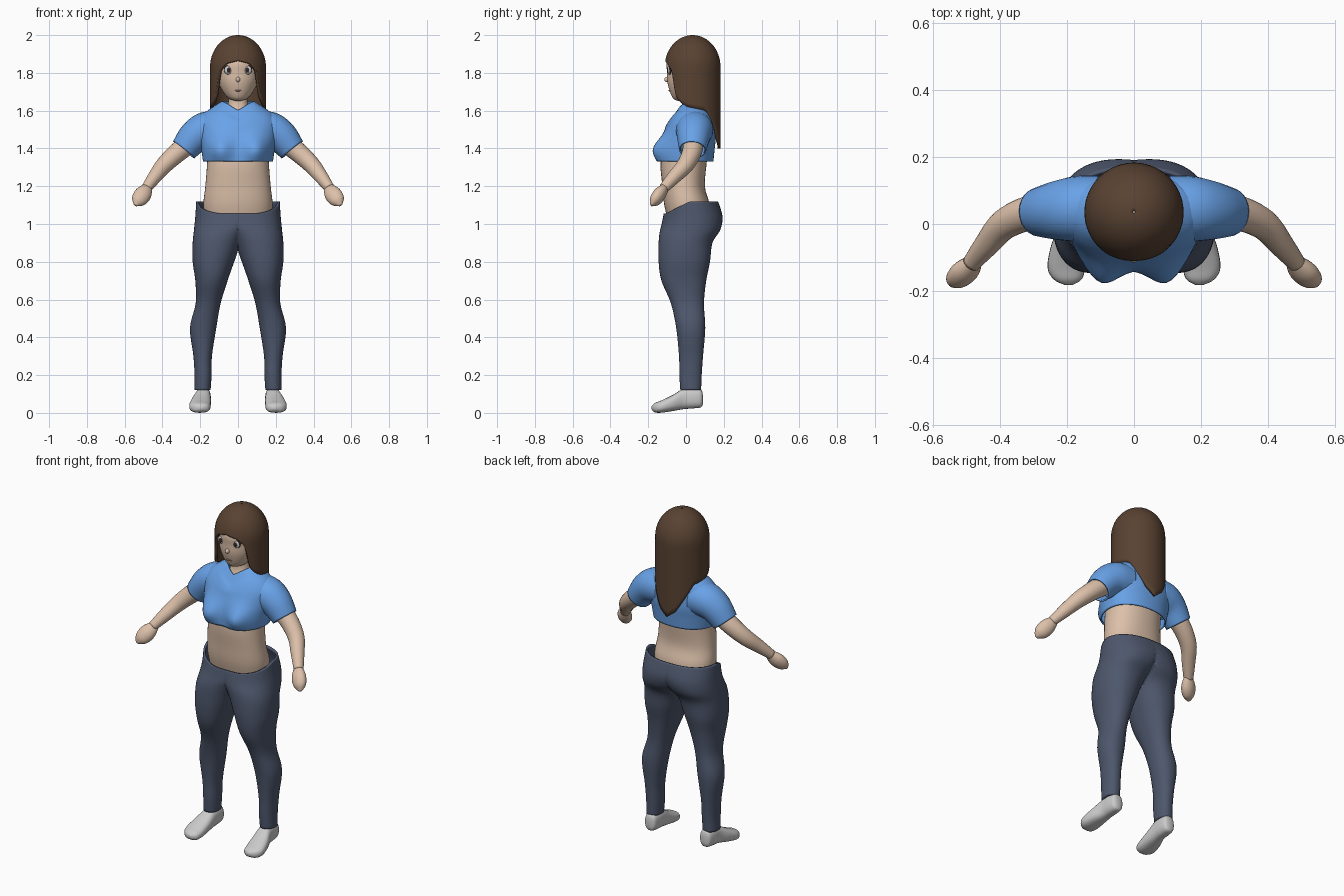
import bpy, bmesh
from math import sin, cos, pi, exp, copysign
from mathutils import Vector

if "Cube" in bpy.data.objects:
    bpy.data.objects.remove(bpy.data.objects["Cube"])


def material(name, rgb):
    m = bpy.data.materials.new(name)
    m.diffuse_color = (*rgb, 1)
    m.use_nodes = True
    m.node_tree.nodes["Principled BSDF"].inputs["Base Color"].default_value = m.diffuse_color
    return m


SKIN = material("skin", (0.72, 0.53, 0.40))
BLUE = material("blue_cloth", (0.14, 0.36, 0.80))
NAVY = material("navy_cloth", (0.075, 0.095, 0.15))
BROWN = material("brown_hair", (0.10, 0.055, 0.032))
DARK = material("dark", (0.03, 0.02, 0.02))
LIP = material("lip", (0.50, 0.28, 0.22))


def spline(rows, steps):
    """Catmull-Rom through rows of numbers."""
    out, n = [], len(rows)
    for i in range(n - 1):
        a, b, c, d = (rows[max(0, min(n - 1, k))] for k in (i - 1, i, i + 1, i + 2))
        for s in range(steps):
            t = s / steps
            out.append([0.5 * (2*q + (r - p)*t + (2*p - 5*q + 4*r - u)*t*t + (3*q - p - 3*r + u)*t**3)
                        for p, q, r, u in zip(a, b, c, d)])
    out.append(list(rows[-1]))
    return out


def skin_rings(name, rings, mat, caps=True, mirror=False, thick=0, open_middle=False):
    """Join rings of points into one smooth surface."""
    bm = bmesh.new()
    vs = [[bm.verts.new(p) for p in ring] for ring in rings]
    n = len(vs[0])
    for a, b in zip(vs, vs[1:]):
        for j in range(n):
            bm.faces.new((a[j], a[(j + 1) % n], b[(j + 1) % n], b[j]))
    if caps:
        bm.faces.new(vs[0])
        bm.faces.new(vs[-1])
    bmesh.ops.recalc_face_normals(bm, faces=bm.faces)
    # make sure that open shells point outwards
    mid = sum((v.co for v in bm.verts), Vector()) / len(bm.verts)
    if sum(f.normal.dot(f.calc_center_median() - mid) for f in bm.faces) < 0:
        bmesh.ops.reverse_faces(bm, faces=bm.faces)
    if open_middle:
        bmesh.ops.delete(bm, geom=[f for f in bm.faces if all(v.co.x < 1e-4 for v in f.verts)],
                         context='FACES')
    me = bpy.data.meshes.new(name)
    bm.to_mesh(me)
    bm.free()
    for p in me.polygons:
        p.use_smooth = True
    if mat:
        me.materials.append(mat)
    ob = bpy.data.objects.new(name, me)
    bpy.context.collection.objects.link(ob)
    if mirror:
        ob.modifiers.new("mirror", 'MIRROR')
    if thick:
        s = ob.modifiers.new("cloth", 'SOLIDIFY')
        s.thickness, s.offset = thick, -1
    return ob


def ring(z, x0, x1, yf, yb, n=48, power=2.2):
    """Horizontal super-ellipse between the given limits."""
    pts = []
    for j in range(n):
        a = 2 * pi * j / n
        c, s = cos(a), sin(a)
        c = copysign(abs(c) ** (2 / power), c)
        s = copysign(abs(s) ** (2 / power), s)
        pts.append(Vector(((x0 + x1)/2 + c*(x1 - x0)/2, (yf + yb)/2 + s*(yb - yf)/2, z)))
    return pts


def stack(rows, steps=5, **kw):
    """Symmetric rows: z, half width, front y, back y."""
    return [ring(z, -w, w, f, b, **kw) for z, w, f, b in spline(rows, steps)]


def tube(name, rows, mat, flat=1, **kw):
    """Round limb along x, y, z, radius."""
    path, rings = spline(rows, 6), []
    for i, p in enumerate(path):
        t = (Vector(path[min(i + 1, len(path) - 1)][:3]) - Vector(path[max(i - 1, 0)][:3])).normalized()
        a = t.cross(Vector((0, 1, 0))).normalized()
        b = t.cross(a)
        rings.append([Vector(p[:3]) + p[3]*(a*cos(k*pi/12) + b*flat*sin(k*pi/12)) for k in range(24)])
    return skin_rings(name, rings, mat, mirror=True, **kw)


# torso and neck
skin_rings("torso", stack([(1.0, .17, -.09, .12), (1.10, .183, -.115, .125), (1.2, .173, -.125, .10),
                           (1.33, .163, -.135, .11), (1.45, .16, -.11, .12), (1.55, .13, -.05, .10),
                           (1.60, .07, -.03, .09), (1.64, .052, -.02, .08), (1.72, .05, -.02, .08)]), SKIN)

# head
skin_rings("head", stack([(1.652, .015, -.045, .0), (1.665, .05, -.068, .05), (1.70, .08, -.085, .09),
                          (1.75, .105, -.098, .13), (1.80, .116, -.10, .145), (1.86, .118, -.10, .15),
                          (1.92, .09, -.06, .13), (1.955, .03, .0, .07)], power=2.0), SKIN)


def blob(name, loc, size, mat, mirror=False):
    rings = [[Vector((loc[0] + size[0]*sin(t*pi/8)*cos(k*pi/8), loc[1] + size[1]*sin(t*pi/8)*sin(k*pi/8),
                      loc[2] + size[2]*cos(t*pi/8))) for k in range(16)]
             for t in (.1, 1, 2, 3, 4, 5, 6, 7, 7.9)]
    skin_rings(name, rings, mat, mirror=mirror)


# face details
blob("eye_rim", (.05, -.084, 1.817), (.025, .010, .026), DARK, True)
blob("eye", (.05, -.087, 1.815), (.022, .010, .023), None, True)
blob("pupil", (.049, -.094, 1.815), (.011, .006, .014), DARK, True)
blob("eyebrow", (.052, -.087, 1.853), (.024, .006, .004), BROWN, True)
blob("nose", (0, -.101, 1.765), (.012, .014, .014), SKIN)
blob("mouth", (0, -.087, 1.706), (.02, .006, .004), LIP)

# hair: dome with a fringe, side curtains and a pointed back
HEM = [(0, 1.865), (25, 1.85), (42, 1.81), (52, 1.68), (65, 1.64), (80, 1.62),
       (120, 1.60), (140, 1.52), (160, 1.44), (180, 1.40)]


def hem(deg):
    for (a, za), (b, zb) in zip(HEM, HEM[1:]):
        if deg <= b:
            return za + (zb - za) * (deg - a) / (b - a)
    return HEM[-1][1]


rings = []
for i in range(29):
    t, pts = max(i, .3) / 28, []
    for j in range(80):
        deg = 360 * j / 80
        a = deg * pi / 180
        z = 2 - (2 - hem(min(deg, 360 - deg))) * (1 - cos(t * pi / 2))
        s = (1 - max(0, (z - 1.83) / .17) ** 2) ** .5
        pts.append(Vector((.148*s*sin(a), .035 - .148*s*cos(a), z)))
    rings.append(pts)
skin_rings("hair", rings, BROWN, caps=False, thick=.016)

# shirt body with bust and V neck
rings = stack([(1.33, .185, -.14, .145), (1.40, .195, -.135, .152), (1.46, .205, -.125, .158),
               (1.53, .21, -.10, .152), (1.58, .185, -.072, .138), (1.615, .14, -.045, .115),
               (1.65, .085, -.02, .092)], n=64)
for r in rings:
    for p in r:
        if p.y < .03:
            front = min(1, (.03 - p.y) / .08)
            p.y -= .055 * front * exp(-((abs(p.x) - .1)/.065)**2 - ((p.z - 1.39)/.07)**2)
            v = .075 * front * max(0, 1 - abs(p.x)/.09) * max(0, min(1, (p.z - 1.5)/.15))
            p.z -= v
            p.y -= .55 * v
skin_rings("shirt", rings, BLUE, caps=False, thick=.008)
tube("sleeve", [(.10, .05, 1.50, .095), (.17, .045, 1.495, .098), (.23, .04, 1.46, .088),
                (.287, .035, 1.393, .072)], BLUE, caps=False, thick=.008)

# arms and mitten hands
tube("arm", [(.19, .04, 1.48, .06), (.30, .035, 1.395, .053), (.385, .0, 1.318, .046),
             (.44, -.062, 1.25, .037), (.485, -.117, 1.19, .027)], SKIN)
tube("hand", [(.468, -.10, 1.208, .008), (.478, -.112, 1.192, .028), (.503, -.14, 1.157, .045),
              (.528, -.166, 1.123, .038), (.543, -.183, 1.10, .010)], SKIN, flat=.75)

# trousers: one half, closed against the middle, then mirrored
rings = []
for z, x0, x1, yf, yb in spline([(.12, .145, .23, -.03, .08), (.2, .14, .23, -.035, .083),
                                 (.3, .138, .236, -.037, .09), (.45, .115, .254, -.052, .102),
                                 (.58, .092, .224, -.08, .095), (.7, .055, .226, -.13, .107),
                                 (.8, .02, .24, -.145, .127), (.9, -.02, .24, -.145, .14),
                                 (.97, -.08, .233, -.138, .182), (1.04, -.15, .226, -.128, .193),
                                 (1.12, -.21, .221, -.118, .17)], 5):
    r = ring(z, x0, x1, yf, yb, n=64)
    for p in r:
        p.x = max(0, p.x)
        p.z -= .065 * max(0, min(1, (z - .95)/.17)) * max(0, min(1, -(p.y - .02)/.13))
    rings.append(r)
skin_rings("trousers", rings, NAVY, caps=False, mirror=True, thick=.012, open_middle=True)

# shoes, lofted from heel to toe: y, centre x, half width, bottom z, top z
rings = []
for y, x, w, z0, z1 in spline([(.09, .183, .012, .05, .09), (.08, .183, .033, .03, .125),
                               (.04, .184, .040, .024, .133), (-.01, .186, .042, .02, .130),
                               (-.07, .196, .053, .01, .095), (-.13, .202, .056, .001, .066),
                               (-.165, .198, .042, .003, .052), (-.182, .195, .012, .018, .036)], 4):
    rings.append([Vector((p.x, y, p.y)) for p in ring(0, x - w, x + w, z0, z1, n=24, power=2.5)])
skin_rings("shoe", rings, None, mirror=True)
